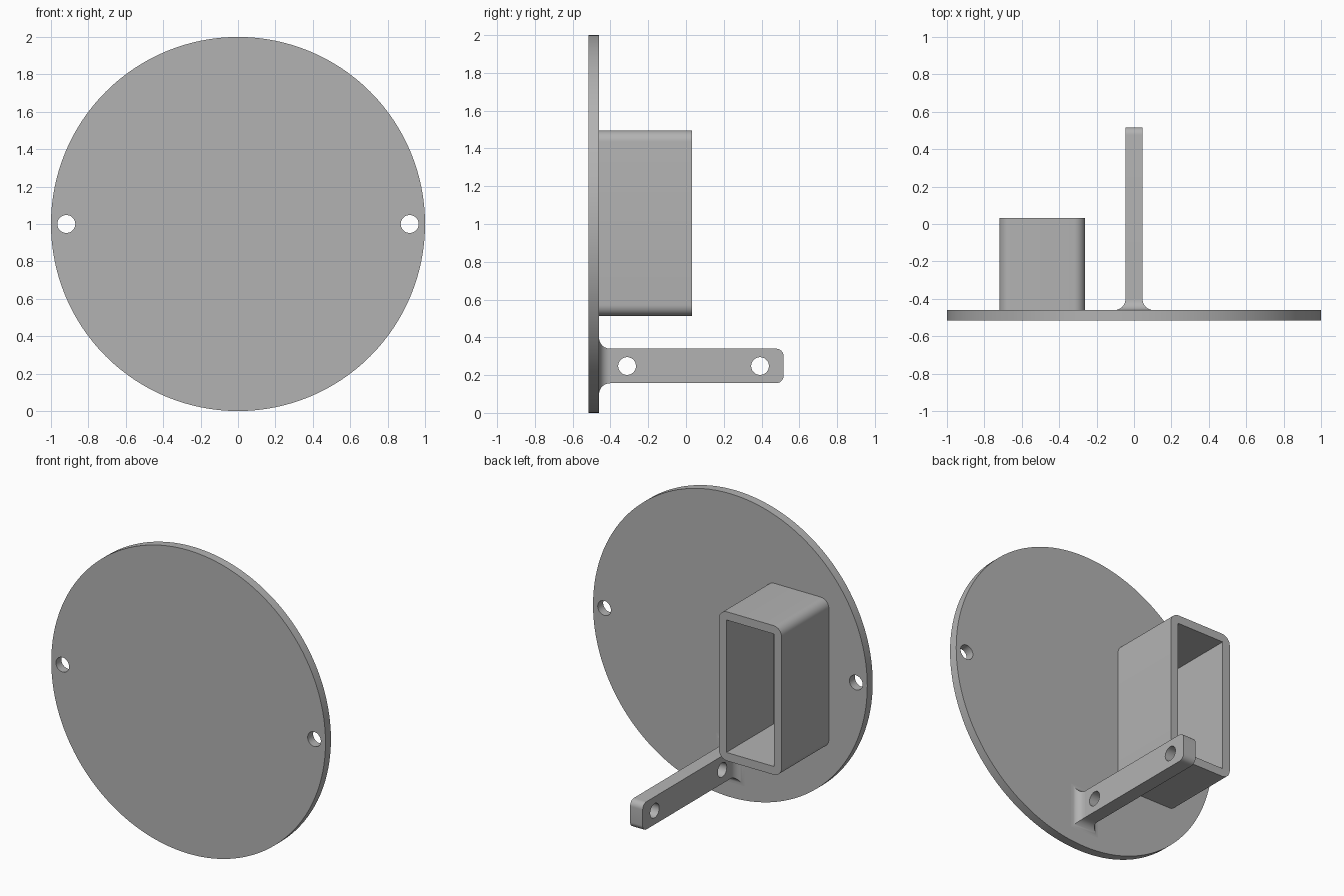
import bpy, bmesh
from math import sin, cos, pi, radians
from mathutils import Matrix

cube = bpy.data.objects.get("Cube")
if cube:
    bpy.data.objects.remove(cube, do_unlink=True)

grey = bpy.data.materials.new("plain grey")
grey.use_nodes = True
tone = (0.45, 0.45, 0.45, 1)
grey.diffuse_color = tone
grey.node_tree.nodes["Principled BSDF"].inputs["Base Color"].default_value = tone

# Local drawing planes: columns are the outline axes and the extrusion axis
FACING_BACK = Matrix(((1, 0, 0), (0, 0, -1), (0, 1, 0))).to_4x4()
FACING_SIDE = Matrix(((0, 0, 1), (1, 0, 0), (0, 1, 0))).to_4x4()


def circle(u, v, r, n=48):
    return [(u + r * cos(2 * pi * i / n), v + r * sin(2 * pi * i / n)) for i in range(n)]


def rectangle(u0, u1, v0, v1, r_low=0, r_high=0, n=8):
    """Rectangle whose low-u and high-u corners can be rounded separately."""
    points = []
    for k, (u, v, su, sv) in enumerate(((u1, v1, 1, 1), (u0, v1, -1, 1),
                                        (u0, v0, -1, -1), (u1, v0, 1, -1))):
        r = r_high if su > 0 else r_low
        if not r:
            points.append((u, v))
            continue
        for i in range(n + 1):
            a = (k + i / n) * pi / 2
            points.append((u - su * r + r * cos(a), v - sv * r + r * sin(a)))
    return points


def add_mesh(name, bm):
    bmesh.ops.remove_doubles(bm, verts=bm.verts, dist=0.0001)
    bmesh.ops.recalc_face_normals(bm, faces=bm.faces)
    mesh = bpy.data.meshes.new(name)
    bm.to_mesh(mesh)
    bm.free()
    mesh.materials.clear()
    mesh.materials.append(grey)
    obj = bpy.data.objects.new(name, mesh)
    bpy.context.collection.objects.link(obj)
    bpy.ops.object.select_all(action="DESELECT")
    obj.select_set(True)
    bpy.context.view_layer.objects.active = obj
    bpy.ops.object.shade_smooth_by_angle(angle=radians(30))
    return obj


def slab(name, outlines, w0, w1, plane):
    """Extrude a filled outline with holes from w0 to w1."""
    curve = bpy.data.curves.new(name, "CURVE")
    curve.dimensions = "2D"
    curve.fill_mode = "BOTH"
    curve.extrude = (w1 - w0) / 2
    for outline in outlines:
        spline = curve.splines.new("POLY")
        spline.points.add(len(outline) - 1)
        for point, (u, v) in zip(spline.points, outline):
            point.co = (u, v, 0, 1)
        spline.use_cyclic_u = True
    source = bpy.data.objects.new(name + " outline", curve)
    solid = bpy.data.meshes.new_from_object(source)
    bm = bmesh.new()
    bm.from_mesh(solid)
    bpy.data.objects.remove(source)
    bpy.data.curves.remove(curve)
    bpy.data.meshes.remove(solid)
    bm.transform(plane @ Matrix.Translation((0, 0, (w0 + w1) / 2)))
    return add_mesh(name, bm)


# Round plate with two screw holes
plate_back = -0.46
slab("round_plate",
     [circle(0, 1, 1, 128)] + [circle(s * 0.918, 1, 0.048) for s in (-1, 1)],
     -plate_back, 0.517, FACING_BACK)

# Open rectangular socket on the back
slab("socket",
     [rectangle(-0.72, -0.262, 0.512, 1.495, 0.06, 0.06),
      rectangle(-0.665, -0.317, 0.567, 1.44)],
     -0.032, -plate_back, FACING_BACK)

# Flat arm with two cross holes and a rounded tip
half_x, low, high = 0.046, 0.157, 0.34
slab("arm",
     [rectangle(plate_back, 0.517, low, high, 0, 0.04)]
     + [circle(y, 0.248, 0.047) for y in (-0.312, 0.392)],
     -half_x, half_x, FACING_SIDE)

# Concave flare where the arm meets the plate
bm = bmesh.new()
radius, steps = 0.058, 10
rings = []
for i in range(steps + 1):
    a = pi / 2 * i / steps
    d = radius * (1 - sin(a))
    y = plate_back + radius * (1 - cos(a))
    rings.append([bm.verts.new((x, y, z)) for x, z in
                  ((-half_x - d, low - d), (half_x + d, low - d),
                   (half_x + d, high + d), (-half_x - d, high + d))])
for a, b in zip(rings, rings[1:]):
    for k in range(4):
        bm.faces.new((a[k], a[k - 1], b[k - 1], b[k]))
add_mesh("arm_flare", bm)
